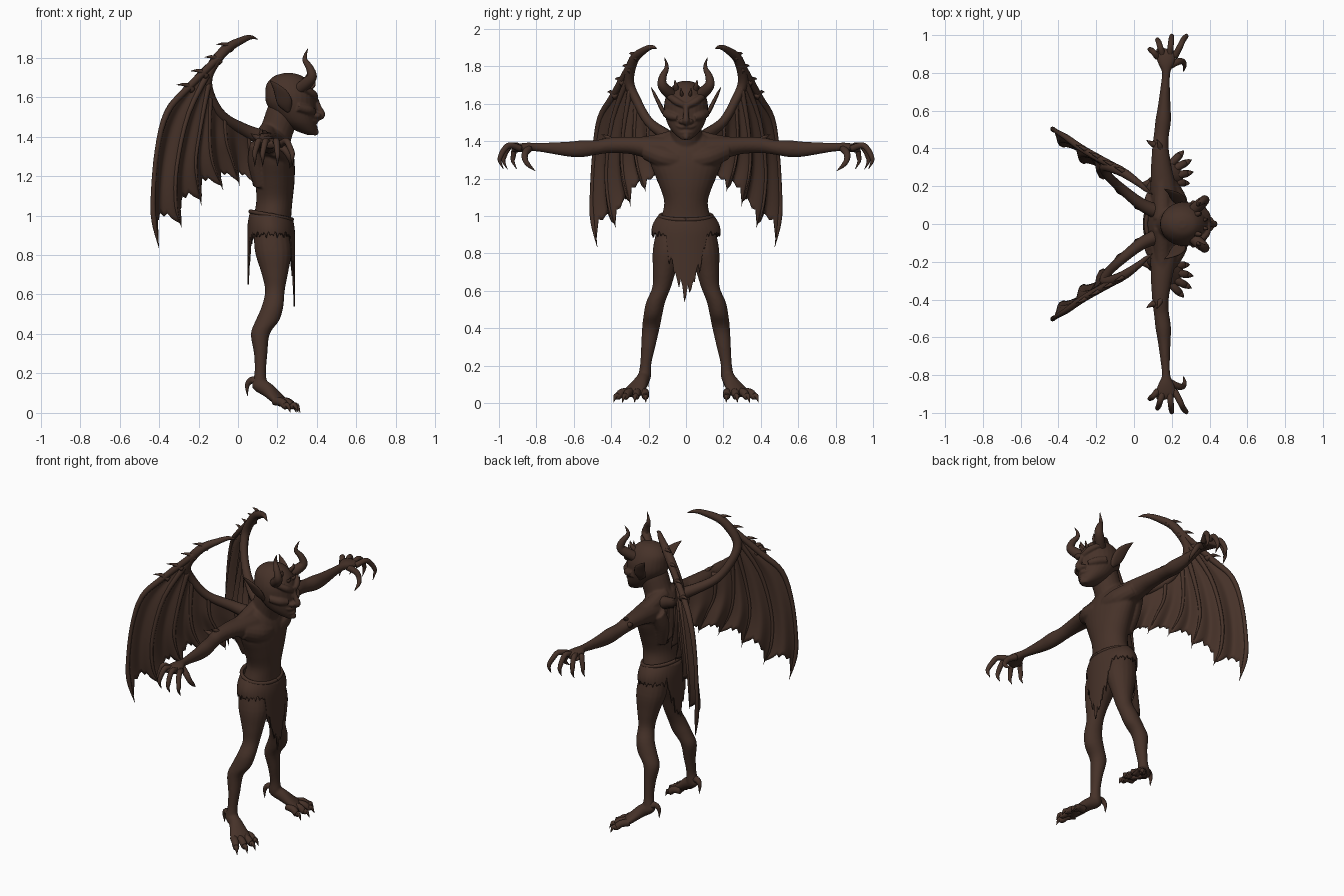
import bpy, bmesh, math
from mathutils import Vector

hide = bpy.data.materials.new("dark brown hide")
hide.diffuse_color = (0.062, 0.032, 0.022, 1)
BOTH = (1, -1)


def spline(pts, sub):
    """Catmull-Rom through tuples of any length."""
    out = []
    for i in range(len(pts) - 1):
        p = [pts[max(i - 1, 0)], pts[i], pts[i + 1], pts[min(i + 2, len(pts) - 1)]]
        for k in range(sub):
            t = k / sub
            out.append([0.5 * (2 * b + (c - a) * t + (2 * a - 5 * b + 4 * c - d) * t * t
                               + (3 * b - a - 3 * c + d) * t ** 3) for a, b, c, d in zip(*p)])
    return out + [list(pts[-1])]


def tube(bm, pts, ref=(1, 0, 0), n=12, flat=False, sides=BOTH, sub=4):
    """Tapered tube through (x, y, z, r1[, r2]); r1 lies along ref."""
    path = spline([tuple(p) if len(p) == 5 else (*p, p[3]) for p in pts], sub)
    for s in sides:
        rings = []
        for i, p in enumerate(path):
            c = Vector(p[:3])
            if flat:
                a, b = Vector((1, 0, 0)), Vector((0, 1, 0))
            else:
                t = (Vector(path[min(i + 1, len(path) - 1)][:3]) - Vector(path[max(i - 1, 0)][:3])).normalized()
                a = Vector(ref)
                a = (a - t * a.dot(t)).normalized()
                b = t.cross(a)
            ring = []
            for k in range(n):
                w = 2 * math.pi * k / n
                q = c + a * max(p[3], .001) * math.cos(w) + b * max(p[4], .001) * math.sin(w)
                ring.append(bm.verts.new((q.x, q.y * s, q.z)))
            rings.append(ring)
        for r0, r1 in zip(rings, rings[1:]):
            for k in range(n):
                bm.faces.new((r0[k], r0[(k + 1) % n], r1[(k + 1) % n], r1[k]))
        bm.faces.new(rings[0])
        bm.faces.new(rings[-1])


def finish(name, bm, voxel=0, thick=0, smooth=3):
    bmesh.ops.recalc_face_normals(bm, faces=bm.faces)
    me = bpy.data.meshes.new(name)
    bm.to_mesh(me)
    bm.free()
    me.materials.append(hide)
    for f in me.polygons:
        f.use_smooth = True
    ob = bpy.data.objects.new(name, me)
    bpy.context.collection.objects.link(ob)
    if voxel:
        m = ob.modifiers.new("fuse", 'REMESH')
        m.mode, m.voxel_size, m.use_smooth_shade = 'VOXEL', voxel, True
        m = ob.modifiers.new("relax", 'SMOOTH')
        m.factor, m.iterations = 0.5, smooth
    if thick:
        m = ob.modifiers.new("thickness", 'SOLIDIFY')
        m.thickness, m.offset = thick, 0
    return ob


# body: torso, neck, limbs and feet fused into one skin
bm = bmesh.new()
tube(bm, [(.17, 0, .85, .07, .10), (.165, 0, .92, .105, .155), (.175, 0, 1.0, .095, .13),
          (.185, 0, 1.08, .092, .117), (.187, 0, 1.18, .10, .15), (.183, 0, 1.28, .103, .19),
          (.17, 0, 1.36, .098, .19), (.165, 0, 1.42, .07, .13), (.165, 0, 1.45, .05, .07)],
     n=28, flat=True, sides=(1,))
tube(bm, [(.17, 0, 1.36, .09), (.20, 0, 1.44, .083), (.23, 0, 1.52, .085), (.25, 0, 1.56, .08)], n=20, sides=(1,))
tube(bm, [(.15, .02, 1.425, .05), (.15, .14, 1.395, .045), (.15, .26, 1.385, .035)])          # trapezius
tube(bm, [(.235, .04, 1.30, .05), (.225, .12, 1.315, .058), (.18, .21, 1.35, .05)])          # chest muscle
tube(bm, [(.12, .07, 1.15, .04), (.10, .10, 1.27, .05), (.11, .14, 1.36, .05)])              # shoulder blade
tube(bm, [(.17, .08, 1.35, .08, .075), (.155, .20, 1.365, .068, .06), (.145, .29, 1.377, .056, .047),
          (.14, .40, 1.378, .044, .042), (.145, .47, 1.368, .04, .039), (.155, .55, 1.36, .041, .045),
          (.16, .62, 1.357, .034, .041), (.165, .72, 1.363, .025, .030), (.17, .80, 1.368, .022, .023),
          (.17, .85, 1.368, .043, .024), (.17, .90, 1.362, .058, .022), (.175, .925, 1.355, .05, .016)], n=18)
tube(bm, [(.165, .085, .94, .085, .07), (.178, .095, .82, .093, .083), (.186, .115, .71, .068, .063),
          (.187, .13, .62, .050, .050), (.175, .162, .54, .055, .051), (.15, .177, .47, .060, .050),
          (.113, .188, .40, .048, .047), (.115, .202, .30, .034, .038), (.113, .215, .21, .029, .030),
          (.11, .22, .15, .036, .034), (.11, .222, .12, .03, .03)], n=18, flat=True)
tube(bm, [(.075, .215, .145, .022, .02), (.105, .222, .14, .034, .036), (.145, .235, .12, .038, .037),
          (.185, .26, .085, .055, .03), (.22, .285, .055, .065, .024), (.235, .295, .045, .05, .018)], ref=(-.5, 1, 0))
finish("body", bm, voxel=.007)

# head with brow, nose, cheeks, lips and chin
bm = bmesh.new()
tube(bm, [(.255, 0, 1.722, .02, .02), (.255, 0, 1.707, .07, .058), (.255, 0, 1.67, .108, .092),
          (.263, 0, 1.62, .125, .113), (.268, 0, 1.57, .125, .117), (.285, 0, 1.52, .110, .108),
          (.31, 0, 1.47, .087, .087), (.345, 0, 1.43, .053, .052), (.375, 0, 1.408, .022, .022)],
     n=28, flat=True, sides=(1,))
tube(bm, [(.392, .012, 1.592, .016), (.380, .055, 1.615, .020), (.335, .095, 1.645, .016)])
tube(bm, [(.388, 0, 1.605, .014), (.408, 0, 1.55, .014), (.425, 0, 1.51, .018), (.40, 0, 1.495, .016)], sides=(1,))
tube(bm, [(.395, .012, 1.51, .012), (.408, .022, 1.506, .014), (.385, .03, 1.505, .012)])
tube(bm, [(.385, .045, 1.525, .016), (.355, .08, 1.535, .024), (.30, .108, 1.55, .022)])
tube(bm, [(.398, 0, 1.478, .011), (.385, .035, 1.478, .011), (.34, .077, 1.503, .009)])
tube(bm, [(.395, 0, 1.445, .012), (.375, .035, 1.45, .012), (.335, .07, 1.483, .009)])
tube(bm, [(.36, 0, 1.44, .03), (.388, 0, 1.425, .022), (.398, 0, 1.408, .01)], sides=(1,))
tube(bm, [(.362, .047, 1.573, .01), (.372, .047, 1.573, .015), (.380, .047, 1.573, .01)], sub=2)
finish("head", bm, voxel=.005, smooth=2)

# ears
bm = bmesh.new()
tube(bm, [(.255, .10, 1.53, .012, .012), (.24, .125, 1.565, .036, .012), (.222, .148, 1.61, .036, .010),
          (.195, .168, 1.65, .02, .008), (.162, .185, 1.685, .002, .002)])
finish("ears", bm)

# curved horns and the small forehead spikes
bm = bmesh.new()
tube(bm, [(.31, .07, 1.64, .03), (.35, .105, 1.672, .030), (.375, .128, 1.705, .025), (.362, .122, 1.75, .019),
          (.34, .105, 1.785, .013), (.342, .105, 1.815, .008), (.355, .115, 1.847, .001)])
tube(bm, [(.325, .05, 1.67, .016), (.35, .055, 1.70, .011), (.355, .06, 1.728, .001)], n=8)
tube(bm, [(.36, .02, 1.64, .012), (.385, .025, 1.66, .008), (.39, .027, 1.685, .001)], n=8)
finish("horns", bm)

# clawed fingers and thumb: base x, tip x, tip y
bm = bmesh.new()
for bx, tx, ty in ((.125, .085, .925), (.155, .125, .975), (.188, .20, .995), (.215, .275, .995)):
    m = (bx + tx) / 2
    d = ty - .89
    tube(bm, [(bx, .885, 1.36, .018), (m, .89 + d * .5, 1.378, .016), ((m + tx) / 2, .89 + d * .8, 1.352, .015),
              (tx, .89 + d * .98, 1.315, .013), (tx, ty, 1.29, .009), (tx, ty - .02, 1.25, .001)])
tube(bm, [(.19, .84, 1.36, .02), (.235, .86, 1.335, .018), (.258, .86, 1.30, .015),
          (.268, .84, 1.27, .011), (.262, .805, 1.24, .001)])
finish("fingers", bm)

# clawed toes and heel spurs
bm = bmesh.new()
for tx, ty in ((.295, .215), (.315, .275), (.305, .34), (.265, .388)):
    bx, by = .195 + (tx - .295) * .3, .265 + (ty - .30) * .5
    P = lambda f: (bx + (tx - bx) * f, by + (ty - by) * f)
    tube(bm, [(*P(0), .06, .022), (*P(.45), .055, .021), (*P(.7), .035, .019),
              (*P(.85), .038, .012), (*P(1), .002, .001)])
tube(bm, [(.10, .22, .16, .025), (.068, .213, .165, .018), (.047, .206, .14, .012), (.048, .203, .085, .001)])
finish("toes", bm)

# elbow spikes
bm = bmesh.new()
tube(bm, [(.13, .42, 1.385, .022), (.095, .425, 1.395, .015), (.065, .445, 1.415, .001)], n=8)
tube(bm, [(.14, .40, 1.40, .02), (.135, .42, 1.42, .012), (.12, .45, 1.435, .001)], n=8)
finish("elbow_spikes", bm)

# ragged loincloth: hanging columns whose length depends on the direction
bm = bmesh.new()
N, R = 120, 14
grid = []
for k in range(N):
    w = 2 * math.pi * k / N
    cx, sy = math.cos(w), math.sin(w)
    y = abs(sy) * .175
    front = cx > 0
    length = (.42 if front else .32) * max(0, 1 - y / (.115 if front else .10)) ** .55
    jag = .018 * math.sin(k * 2.1) + .014 * math.sin(k * 1.3)
    bottom = min(.905, .985 - length) + jag * (1.6 if length else .6)
    top = 1.01 - .025 * max(cx, 0)
    col = []
    for j in range(R + 1):
        z = top + (bottom - top) * j / R
        f = min(1, (top - z) / .09)
        f = f * (2 - f)
        col.append(bm.verts.new((.168 + cx * (.105 + .012 * f), sy * (.135 + .045 * f), z)))
    grid.append(col)
for k in range(N):
    a, b = grid[k], grid[(k + 1) % N]
    for j in range(R):
        bm.faces.new((a[j], b[j], b[j + 1], a[j + 1]))
finish("loincloth", bm, thick=.008)

# rolled waistband
bm = bmesh.new()
ring = [(.168 + .105 * math.cos(i * math.pi / 8), .138 * math.sin(i * math.pi / 8),
         1.0 - .02 * math.cos(i * math.pi / 8), .011) for i in range(17)]
tube(bm, ring, ref=(0, 0, 1), n=8, sides=(1,))
finish("waistband", bm)

# wing bones: arm with hooked tip, then fingers from the outer edge to the body
arm = [(.11, .07, 1.40, .04), (.03, .11, 1.435, .032), (-.08, .20, 1.505, .025), (-.145, .265, 1.62, .024),
       (-.15, .305, 1.72, .027), (-.07, .28, 1.835, .026), (.02, .22, 1.888, .018), (.065, .18, 1.903, .011),
       (.10, .155, 1.893, .001)]
fingers = [
    [(-.08, .29, 1.82, .02), (-.26, .39, 1.64, .019), (-.36, .46, 1.52, .016), (-.41, .49, 1.33, .012),
     (-.43, .503, 1.10, .012), (-.425, .498, .97, .013), (-.40, .475, .835, .001)],
    [(-.13, .30, 1.76, .018), (-.25, .39, 1.52, .013), (-.31, .425, 1.25, .011), (-.315, .41, 1.05, .009), (-.285, .375, .94, .001)],
    [(-.145, .295, 1.69, .016), (-.19, .335, 1.45, .011), (-.215, .34, 1.25, .009), (-.185, .295, 1.05, .001)],
    [(-.14, .265, 1.62, .015), (-.145, .275, 1.42, .010), (-.13, .26, 1.27, .008), (-.075, .215, 1.13, .001)],
    [(-.07, .20, 1.50, .013), (-.06, .20, 1.38, .009), (-.03, .17, 1.28, .007), (.01, .135, 1.15, .001)],
    [(.05, .10, 1.43, .012), (.06, .09, 1.33, .012), (.07, .085, 1.25, .01), (.08, .08, 1.15, .004)]]
bm = bmesh.new()
tube(bm, arm)
for f in fingers:
    tube(bm, f, n=8)
for x, y, z in ((-.05, .27, 1.855), (-.11, .305, 1.79), (-.18, .345, 1.72), (-.25, .385, 1.65)):
    tube(bm, [(x + .02, y - .01, z - .015, .017), (x - .015, y + .015, z + .012, .011),
              (x - .06, y + .035, z + .012, .001)], n=8)
finish("wing_bones", bm)

# wing membranes stretched between neighbouring bones, billowed and scalloped
bm = bmesh.new()
U, V = 10, 20
for s in BOTH:
    for i, (fa, fb) in enumerate(zip(fingers, fingers[1:])):
        ca, cb = spline(fa, 12), spline(fb, 12)

        def at(c, t):
            g = t * (len(c) - 1)
            j = min(int(g), len(c) - 2)
            return Vector(c[j][:3]).lerp(Vector(c[j + 1][:3]), g - j)
        rows = []
        for v in range(V + 1):
            row = []
            for u in range(U + 1):
                q = u / U
                arch = math.sin(math.pi * q)
                t = v / V * (.95 - .15 * arch ** .7 + .02 * math.sin(u * 2.4))
                p = at(ca, t).lerp(at(cb, t), q)
                p += Vector((.53, .85, 0)) * (-.035 * arch * v / V + .008 * math.sin(q * 9.4) * v / V)
                row.append(bm.verts.new((p.x, p.y * s, p.z)))
            rows.append(row)
        for r0, r1 in zip(rows, rows[1:]):
            for u in range(U):
                bm.faces.new((r0[u], r0[u + 1], r1[u + 1], r1[u]))
finish("wing_membranes", bm, thick=.006)
